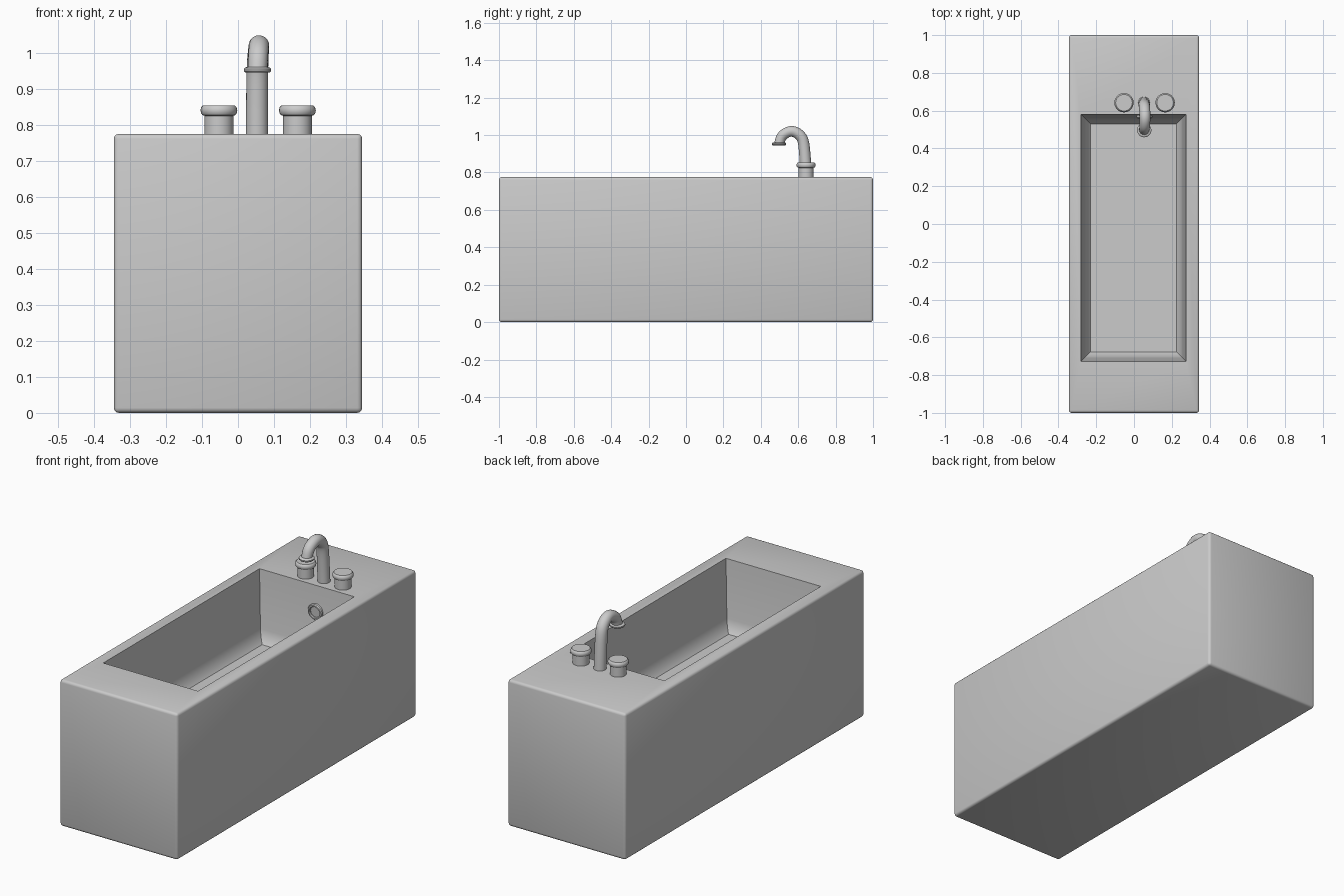
import bpy, bmesh, math
from mathutils import Vector

if "Cube" in bpy.data.objects:
    bpy.data.objects.remove(bpy.data.objects["Cube"])


def finish(name, bm):
    bmesh.ops.recalc_face_normals(bm, faces=bm.faces)
    me = bpy.data.meshes.new(name)
    bm.to_mesh(me)
    bm.free()
    ob = bpy.data.objects.new(name, me)
    bpy.context.collection.objects.link(ob)
    bpy.ops.object.select_all(action='DESELECT')
    ob.select_set(True)
    bpy.context.view_layer.objects.active = ob
    bpy.ops.object.shade_smooth_by_angle(angle=math.radians(35))
    return ob


def skin(bm, rings):
    """Join closed rings of points in order and cap both ends."""
    loops = [[bm.verts.new(p) for p in r] for r in rings]
    for a, b in zip(loops, loops[1:]):
        n = len(a)
        for i in range(n):
            bm.faces.new((a[i], a[(i + 1) % n], b[(i + 1) % n], b[i]))
    bm.faces.new(loops[0])
    bm.faces.new(loops[-1])
    return loops


def rect(x0, x1, y0, y1, z):
    return [(x0, y0, z), (x1, y0, z), (x1, y1, z), (x0, y1, z)]


def lathe(name, profile, loc, seg=32):
    """Revolve (radius, height) pairs about z."""
    bm = bmesh.new()
    skin(bm, [[(r * math.cos(2 * math.pi * i / seg), r * math.sin(2 * math.pi * i / seg), z)
               for i in range(seg)] for r, z in profile])
    ob = finish(name, bm)
    ob.location = loc
    return ob


# Tub block with sunken basin
TOP = 0.775
bm = bmesh.new()
rings = [rect(-0.345, 0.345, -1, 1, 0), rect(-0.345, 0.345, -1, 1, TOP)]
for inset, z in ((0, TOP), (0.018, 0.47), (0.026, 0.435), (0.05, 0.405)):
    rings.append(rect(-0.28 + inset, 0.275 - inset, -0.727 + inset, 0.58 - inset, z))
loops = skin(bm, rings)
outer = set(loops[0] + loops[1])
basin = set(v for l in loops[2:] for v in l)
outer_edges = [e for e in bm.edges if set(e.verts) <= outer]
basin_edges = [e for e in bm.edges if set(e.verts) <= basin
               and (e.verts[0].co.z != e.verts[1].co.z or e.verts[0].co.z == TOP)]
basin_edges = [e for e in basin_edges if e.verts[0].co.z > 0.7 and e.verts[1].co.z > 0.7]
bmesh.ops.bevel(bm, geom=outer_edges, offset=0.014, segments=3, profile=0.5, affect='EDGES')
bmesh.ops.bevel(bm, geom=[e for e in basin_edges if e.is_valid], offset=0.005,
                segments=2, profile=0.5, affect='EDGES')
finish("tub", bm)

# Tap knobs
knob = [(0.04, -0.01), (0.04, 0.05), (0.046, 0.052), (0.05, 0.058), (0.051, 0.066),
        (0.049, 0.074), (0.044, 0.079)]
for side, x in (("left", -0.053), ("right", 0.165)):
    lathe(side + "_knob", knob, (x, 0.642, TOP))

# Spout pipe: smooth curve through a few points, swept with a round section
path = [(0.053, 0.643, 0.765), (0.053, 0.638, 0.86), (0.054, 0.629, 0.955),
        (0.056, 0.612, 0.995), (0.058, 0.578, 1.018), (0.058, 0.545, 1.016),
        (0.056, 0.512, 0.992), (0.054, 0.498, 0.952)]
pts = [Vector(p) for p in path]
fine = []
for i in range(len(pts) - 1):
    p0, p1, p2, p3 = pts[max(i - 1, 0)], pts[i], pts[i + 1], pts[min(i + 2, len(pts) - 1)]
    for k in range(4):
        t = k / 4
        fine.append(0.5 * (2 * p1 + (p2 - p0) * t + (2 * p0 - 5 * p1 + 4 * p2 - p3) * t * t
                           + (3 * p1 - p0 - 3 * p2 + p3) * t ** 3))
fine.append(pts[-1])
sections = []
for i, p in enumerate(fine):
    d = (fine[min(i + 1, len(fine) - 1)] - fine[max(i - 1, 0)]).normalized()
    side = Vector((1, 0, 0))
    side = (side - d * side.dot(d)).normalized()
    up = d.cross(side)
    r = 0.031 - 0.004 * i / (len(fine) - 1)
    sections.append([p + r * (side * math.cos(a) + up * math.sin(a))
                     for a in [2 * math.pi * j / 24 for j in range(24)]])
bm = bmesh.new()
skin(bm, sections)
finish("spout_pipe", bm)

# Spout outlet collar
lathe("spout_collar", [(0.022, 0.006), (0.022, 0), (0.034, 0), (0.038, 0.004),
                       (0.038, 0.01), (0.034, 0.014), (0.027, 0.016)], (0.054, 0.497, 0.945))

# Overflow ring on the back wall
drain = lathe("overflow_drain", [(0.042, -0.012), (0.042, 0.007), (0.038, 0.012),
                                 (0.031, 0.012), (0.028, 0.008), (0.028, 0.003)],
              (0.055, 0.572, 0.64))
drain.rotation_euler = (math.radians(93), 0, 0)
